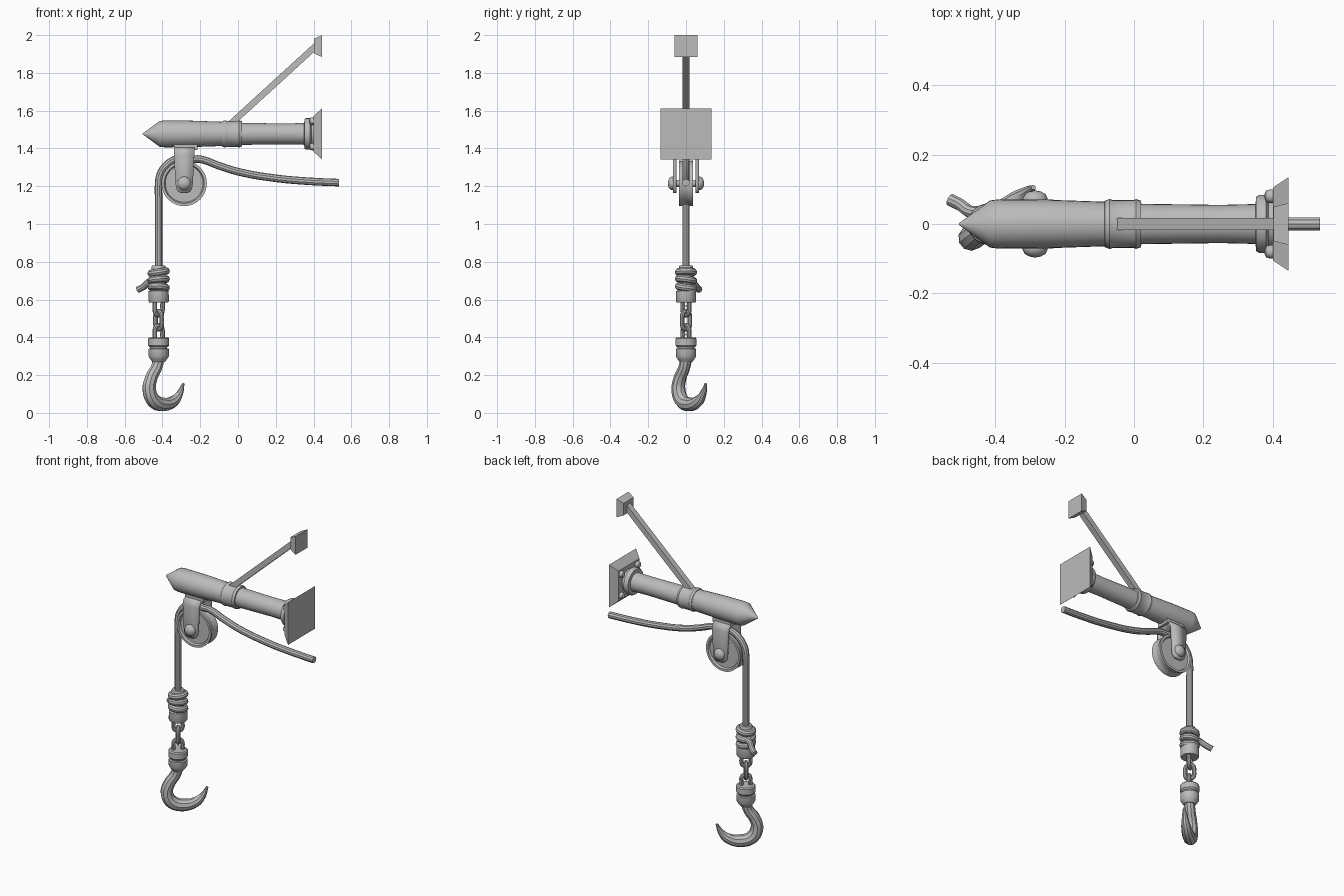
import bpy, bmesh, math
from mathutils import Vector, Matrix

cube = bpy.data.objects.get("Cube")
if cube:
    bpy.data.objects.remove(cube)

steel = bpy.data.materials.new("grey_steel")
steel.use_nodes = True
GREY = (0.5, 0.5, 0.5, 1)
steel.diffuse_color = GREY
steel.node_tree.nodes["Principled BSDF"].inputs["Base Color"].default_value = GREY

ROPE_X, BEAM_Z = -0.42, 1.477
WHEEL = Vector((-0.285, 0, 1.215))
HOOK_TURN = math.radians(39)
AXES = {"x": Matrix.Rotation(math.pi / 2, 4, "Y"),
        "y": Matrix.Rotation(-math.pi / 2, 4, "X"),
        "-y": Matrix.Rotation(math.pi / 2, 4, "X"),
        "z": Matrix.Identity(4)}


def finish(name, bm, smooth=True):
    bmesh.ops.recalc_face_normals(bm, faces=bm.faces)
    mesh = bpy.data.meshes.new(name)
    bm.to_mesh(mesh)
    bm.free()
    ob = bpy.data.objects.new(name, mesh)
    bpy.context.collection.objects.link(ob)
    mesh.materials.append(steel)
    if smooth:
        bpy.ops.object.select_all(action="DESELECT")
        ob.select_set(True)
        bpy.context.view_layer.objects.active = ob
        bpy.ops.object.shade_smooth_by_angle(angle=math.radians(35))
    return ob


def lathe(name, profile, origin, axis="z", sides=28):
    """Spin (radius, distance) pairs around an axis; ends are closed."""
    bm = bmesh.new()
    pts = [(0, profile[0][1])] + profile + [(0, profile[-1][1])]
    vs = [bm.verts.new((r, 0, t)) for r, t in pts]
    es = [bm.edges.new(p) for p in zip(vs, vs[1:])]
    bmesh.ops.spin(bm, geom=vs + es, axis=(0, 0, 1), cent=(0, 0, 0),
                   angle=2 * math.pi, steps=sides)
    bmesh.ops.remove_doubles(bm, verts=bm.verts, dist=1e-5)
    bm.transform(Matrix.Translation(origin) @ AXES[axis])
    return finish(name, bm)


def tube(name, points, radius, radii=None, closed=False):
    """Round bar swept along a smooth path."""
    cu = bpy.data.curves.new(name, "CURVE")
    cu.dimensions = "3D"
    cu.bevel_depth, cu.bevel_resolution, cu.use_fill_caps = radius, 3, True
    cu.resolution_u = 5
    sp = cu.splines.new("BEZIER")
    sp.bezier_points.add(len(points) - 1)
    sp.use_cyclic_u = closed
    for i, (bp, p) in enumerate(zip(sp.bezier_points, points)):
        bp.co = p
        bp.handle_left_type = bp.handle_right_type = "AUTO"
        bp.radius = radii[i] if radii else 1
    tmp = bpy.data.objects.new(name + "_path", cu)
    bpy.context.collection.objects.link(tmp)
    bpy.context.view_layer.update()
    bm = bmesh.new()
    bm.from_mesh(tmp.to_mesh())
    tmp.to_mesh_clear()
    bpy.data.objects.remove(tmp)
    return finish(name, bm)


def wall_plate(name, z, x0, x1, inner, outer):
    """Square plate with sloping sides; halves given as (y, z)."""
    bm = bmesh.new()
    bmesh.ops.create_cube(bm, size=2)
    for v in bm.verts:
        hy, hz = outer if v.co.x > 0 else inner
        v.co = (x1 if v.co.x > 0 else x0, v.co.y * hy, z + v.co.z * hz)
    return finish(name, bm, False)


def box_between(name, a, b, wide, thick):
    a, b = Vector(a), Vector(b)
    bm = bmesh.new()
    bmesh.ops.create_cube(bm, size=1)
    turn = Matrix.Rotation(-math.atan2(b.z - a.z, b.x - a.x), 4, "Y")
    bm.transform(Matrix.Translation((a + b) / 2) @ turn
                 @ Matrix.Diagonal(((b - a).length, wide, thick, 1)))
    return finish(name, bm, False)


# Beam with pointed end, collar and foot ring
lathe("beam", [(0.002, -0.505), (0.068, -0.415), (0.071, -0.39), (0.07, -0.25),
               (0.064, -0.08), (0.058, 0.03), (0.055, 0.25), (0.058, 0.37)],
      (0, 0, BEAM_Z), "x")
lathe("beam_collar", [(0.06, -0.086), (0.067, -0.084), (0.072, -0.07),
                      (0.069, -0.06), (0.069, 0), (0.072, 0.006), (0.067, 0.02),
                      (0.055, 0.021)], (0, 0, BEAM_Z), "x")
lathe("foot_ring", [(0.055, 0.35), (0.078, 0.352), (0.083, 0.36), (0.083, 0.38),
                    (0.07, 0.388), (0.07, 0.405)], (0, 0, BEAM_Z), "x")

# Wall plates, corner bolts and diagonal strut
wall_plate("lower_wall_plate", BEAM_Z, 0.4, 0.445, (0.105, 0.095), (0.135, 0.135))
wall_plate("upper_wall_plate", 1.942, 0.402, 0.445, (0.05, 0.038), (0.06, 0.058))
for sy in (-1, 1):
    for sz in (-1, 1):
        lathe("plate_bolt", [(0.006, 0.376), (0.016, 0.381), (0.02, 0.392), (0.02, 0.404)],
              (0, sy * 0.08, BEAM_Z + sz * 0.068), "x", 12)
box_between("diagonal_strut", (-0.045, 0, 1.525), (0.415, 0, 1.945), 0.036, 0.034)

# Grooved pulley wheel
rim = [(0.1, -0.024), (0.106, -0.036), (0.12, -0.036), (0.12, -0.024), (0.113, -0.01)]
lathe("pulley_wheel", rim + [(r, -t) for r, t in reversed(rim)], WHEEL, "y", 40)
lathe("pulley_axle", [(0.018, -0.075), (0.018, 0.075)], WHEEL, "y", 16)
for axis in ("y", "-y"):
    lathe("axle_cap", [(0.036, 0.066), (0.036, 0.074), (0.03, 0.086), (0.018, 0.093),
                       (0.005, 0.096)], WHEEL, axis, 20)

# Hanging strap bent over the wheel: rows of (y, z, half width)
side = [(0.06, 1.165, 0.02), (0.06, 1.172, 0.033), (0.06, 1.188, 0.042),
        (0.06, 1.215, 0.046), (0.06, 1.365, 0.054), (0.052, 1.388, 0.055),
        (0.03, 1.4, 0.055)]
rows = [(-y, z, w) for y, z, w in side] + side[::-1]
bm = bmesh.new()
pairs = [[bm.verts.new((WHEEL.x + s * w, y, z)) for s in (-1, 1)] for y, z, w in rows]
for (a, b), (c, d) in zip(pairs, pairs[1:]):
    bm.faces.new((a, b, d, c))
strap = finish("pulley_strap", bm)
mod = strap.modifiers.new("thickness", "SOLIDIFY")
mod.thickness, mod.offset = 0.02, 0
box_between("strap_mount", (-0.34, 0, 1.407), (-0.215, 0, 1.407), 0.085, 0.028)

# Rope over the wheel
path = [(ROPE_X, 0, z) for z in (0.76, 0.95, 1.12)]
path += [WHEEL + Vector((math.cos(a), 0, math.sin(a))) * 0.135
         for a in (math.radians(d) for d in range(180, 70, -18))]
path += [(-0.2, 0, 1.343), (-0.1, 0, 1.308), (0, 0, 1.277), (0.2, 0, 1.242),
         (0.38, 0, 1.226), (0.535, 0, 1.219)]
tube("rope", path, 0.02)

# Rope socket with coils and loose tail
lathe("rope_socket", [(0.034, 0.78), (0.037, 0.775), (0.037, 0.65), (0.053, 0.645),
                      (0.054, 0.592), (0.05, 0.585)], (ROPE_X, 0, 0))
for i, z in enumerate((0.745, 0.705, 0.665)):
    ring = [(ROPE_X + 0.039 * math.cos(a), 0.039 * math.sin(a),
             z + 0.006 * math.cos(a + i)) for a in
            (k * math.pi / 4 for k in range(8))]
    tube("rope_coil", ring, 0.02, closed=True)
tube("rope_tail", [(-0.43, 0.035, 0.705), (-0.47, 0.035, 0.695),
                   (-0.5, 0.055, 0.668), (-0.53, 0.07, 0.652)], 0.018)

# Chain links, each turned a quarter from the last
for i, z in enumerate((0.565, 0.49, 0.415)):
    turn = HOOK_TURN + (i % 2) * math.pi / 2
    loop = []
    for k in range(12):
        a = k * math.pi / 6
        u, h = 0.026 * math.cos(a), 0.026 * math.sin(a)
        h += 0.022 * (1 if k < 6 else -1) if k % 6 else 0
        loop.append((ROPE_X + u * math.cos(turn), u * math.sin(turn), z + h))
    tube("chain_link", loop, 0.0125, closed=True)

# Hook swivel and tapering hook
lathe("hook_swivel", [(0.05, 0.4), (0.056, 0.393), (0.056, 0.358), (0.05, 0.35),
                      (0.045, 0.348), (0.045, 0.342), (0.054, 0.339), (0.054, 0.3),
                      (0.045, 0.285), (0.034, 0.27)], (ROPE_X, 0, 0))
hook = [(0, 0.29, 0.032), (-0.012, 0.245, 0.031), (-0.05, 0.185, 0.034),
        (-0.064, 0.125, 0.037), (-0.035, 0.066, 0.039), (0.035, 0.045, 0.037),
        (0.107, 0.065, 0.029), (0.145, 0.105, 0.018), (0.168, 0.155, 0.007)]
tube("hook", [(ROPE_X + u * math.cos(HOOK_TURN), u * math.sin(HOOK_TURN), z)
              for u, z, r in hook], 0.04, [r / 0.04 for u, z, r in hook])
